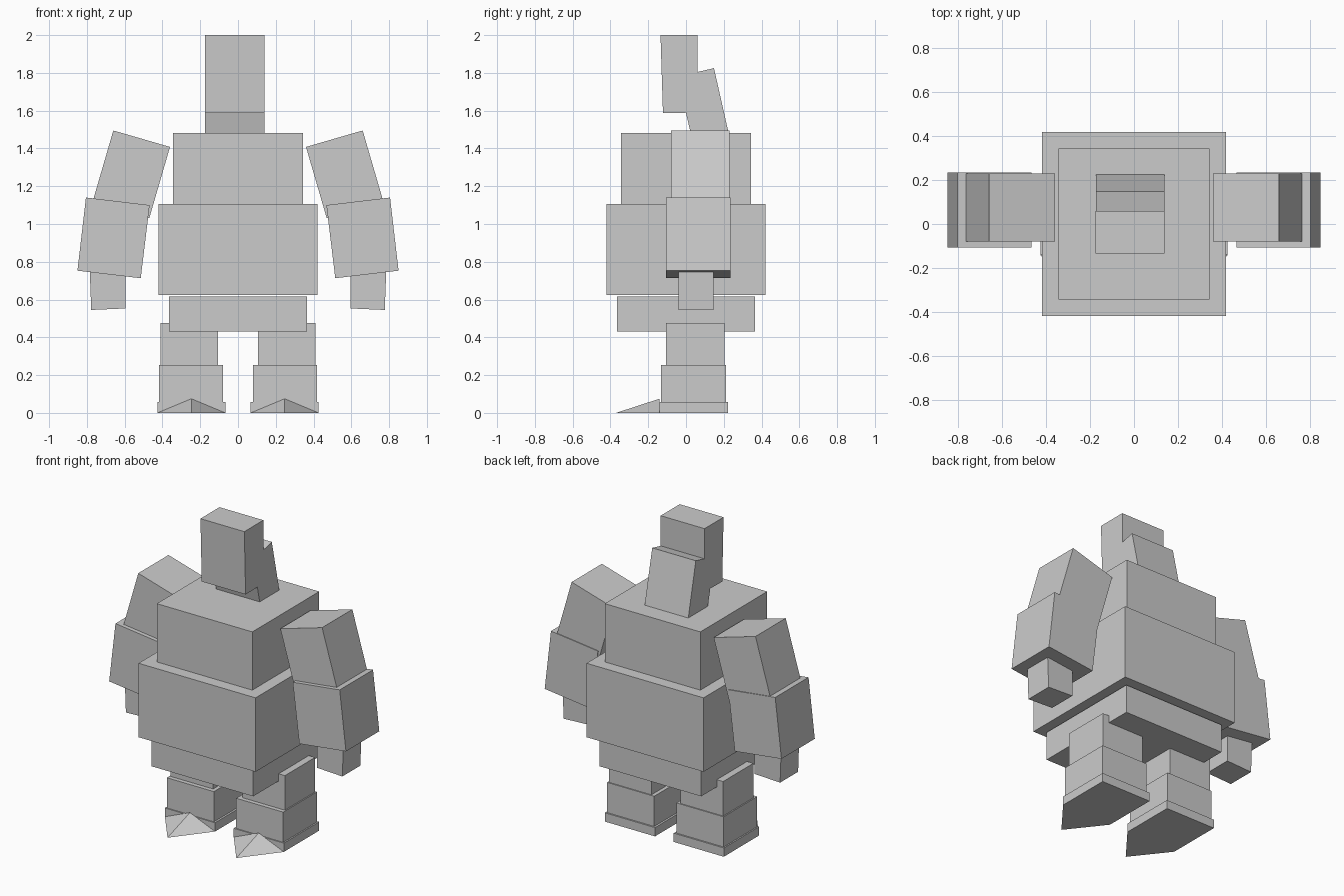
import bpy

if "Cube" in bpy.data.objects:
    bpy.data.objects.remove(bpy.data.objects["Cube"])

grey = bpy.data.materials.new("light grey")
grey.diffuse_color = (0.6, 0.6, 0.6, 1)
grey.use_nodes = True
grey.node_tree.nodes["Principled BSDF"].inputs["Base Color"].default_value = grey.diffuse_color


def make(name, verts, faces):
    mesh = bpy.data.meshes.new(name)
    mesh.from_pydata(verts, [], faces)
    mesh.materials.append(grey)
    obj = bpy.data.objects.new(name, mesh)
    bpy.context.collection.objects.link(obj)
    # consistent outward normals
    import bmesh
    bm = bmesh.new()
    bm.from_mesh(mesh)
    bmesh.ops.recalc_face_normals(bm, faces=bm.faces)
    bm.to_mesh(mesh)
    bm.free()
    return obj


def prism(name, profile, lo, hi, axis):
    """Extrude a (horizontal, z) profile along the x or y axis."""
    def point(h, z, d):
        return (d, h, z) if axis == "x" else (h, d, z)
    n = len(profile)
    verts = [point(h, z, d) for d in (lo, hi) for h, z in profile]
    faces = [list(range(n)), list(range(n, 2 * n))]
    faces += [[i, (i + 1) % n, n + (i + 1) % n, n + i] for i in range(n)]
    return make(name, verts, faces)


def box(name, x0, x1, y0, y1, z0, z1):
    return prism(name, [(x0, z0), (x1, z0), (x1, z1), (x0, z1)], y0, y1, "y")


# Body blocks
box("pelvis", -0.365, 0.365, -0.365, 0.365, 0.43, 0.615)
box("belly", -0.42, 0.42, -0.42, 0.42, 0.625, 1.105)
box("chest", -0.343, 0.343, -0.343, 0.343, 1.105, 1.483)

# Head block and the neck leaning back behind it
prism("head", [(-0.135, 2.0), (0.06, 2.0), (0.06, 1.59), (-0.122, 1.587)],
      -0.175, 0.14, "x")
prism("neck", [(-0.045, 1.78), (0.148, 1.825), (0.226, 1.48), (0.025, 1.48)],
      -0.174, 0.139, "x")

for side, s in (("left", 1), ("right", -1)):
    def limb(part, profile, y0, y1):
        prism(f"{side}_{part}", [(s * x, z) for x, z in profile], y0, y1, "y")

    # Arm: tilted upper arm, wider forearm, small hand
    limb("upper_arm", [(0.66, 1.495), (0.36, 1.408), (0.47, 1.03), (0.77, 1.117)],
         -0.08, 0.23)
    limb("forearm", [(0.805, 1.14), (0.468, 1.10), (0.515, 0.713), (0.85, 0.753)],
         -0.107, 0.235)
    limb("hand", [(0.785, 0.76), (0.595, 0.76), (0.595, 0.553), (0.777, 0.545)],
         -0.04, 0.145)

    # Leg: thigh, shin and shoe
    limb("thigh", [(0.105, 0.25), (0.41, 0.25), (0.41, 0.477), (0.105, 0.477)],
         -0.105, 0.205)
    limb("shin", [(0.08, 0.057), (0.418, 0.057), (0.418, 0.253), (0.08, 0.253)],
         -0.133, 0.212)
    limb("shoe", [(0.067, 0.0), (0.427, 0.0), (0.427, 0.057), (0.067, 0.057)],
         -0.14, 0.222)

    # Pointed toe with a centre ridge
    make(f"{side}_toe",
         [(s * 0.067, -0.14, 0), (s * 0.427, -0.14, 0),
          (s * 0.247, -0.14, 0.075), (s * 0.247, -0.37, 0)],
         [(0, 1, 2), (0, 1, 3), (0, 2, 3), (1, 2, 3)])
